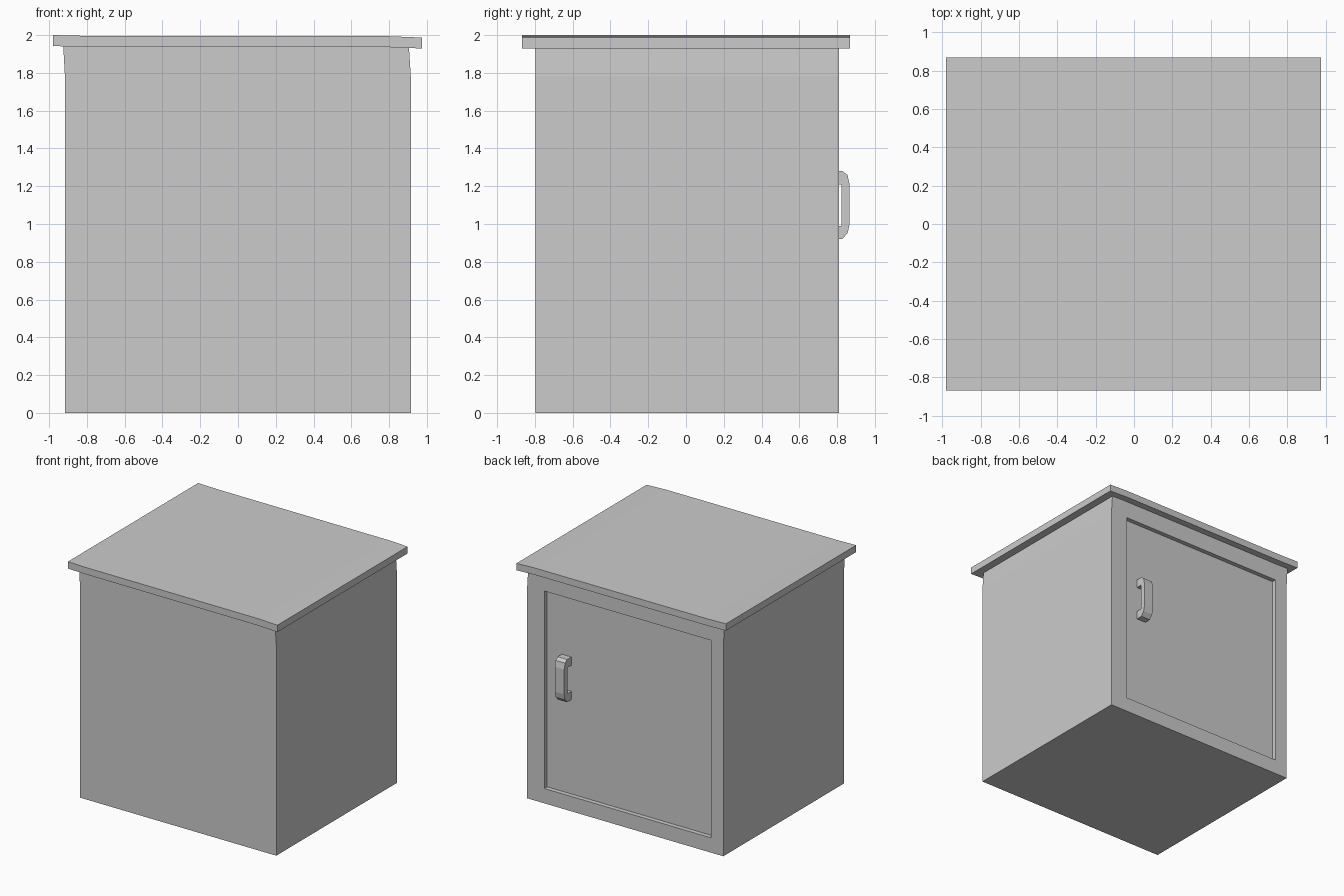
import bpy, bmesh
from mathutils import Vector

if "Cube" in bpy.data.objects:
    bpy.data.objects.remove(bpy.data.objects["Cube"])


def extrude_profile(name, points, place, depth):
    """Solid from a closed 2D profile; place() maps (a, b) to 3D, depth is the sweep."""
    bm = bmesh.new()
    face = bm.faces.new([bm.verts.new(place(a, b)) for a, b in points])
    swept = bmesh.ops.extrude_face_region(bm, geom=[face], use_keep_orig=True)
    moved = [g for g in swept["geom"] if isinstance(g, bmesh.types.BMVert)]
    bmesh.ops.translate(bm, verts=moved, vec=Vector(depth))
    bmesh.ops.recalc_face_normals(bm, faces=bm.faces)
    mesh = bpy.data.meshes.new(name)
    bm.to_mesh(mesh)
    bm.free()
    obj = bpy.data.objects.new(name, mesh)
    bpy.context.collection.objects.link(obj)
    return obj


def along_y(y):
    return lambda x, z: (x, y, z)


# Cabinet body, leaning slightly near the top
cabinet_body = extrude_profile(
    "cabinet_body",
    [(-0.915, 0), (0.915, 0), (0.915, 1.78), (0.905, 1.936),
     (-0.925, 1.94), (-0.915, 1.76)],
    along_y(-0.797), (0, 1.607, 0))

# Recess for the door panel on the back face
door_recess = extrude_profile(
    "door_recess_cutter",
    [(-0.80, 0.125), (0.755, 0.125), (0.755, 1.79), (-0.80, 1.79)],
    along_y(0.772), (0, 0.2, 0))
door_recess.hide_render = True
door_recess.hide_set(True)
cut = cabinet_body.modifiers.new("door_recess", 'BOOLEAN')
cut.operation = 'DIFFERENCE'
cut.solver = 'EXACT'
cut.object = door_recess

# Warped top slab
top_edge = [(-0.98, 2.0), (-0.81, 1.996), (0.80, 1.994), (0.975, 1.987)]
bottom_edge = [(x, z - 0.058) for x, z in reversed(top_edge)]
extrude_profile("top_slab", top_edge + bottom_edge, along_y(-0.868), (0, 1.736, 0))

# Chamfered pull handle on the door
extrude_profile(
    "door_handle",
    [(0.77, 0.92), (0.828, 0.92), (0.857, 0.955), (0.866, 1.0),
     (0.866, 1.21), (0.855, 1.26), (0.828, 1.28), (0.77, 1.28),
     (0.77, 1.21), (0.823, 1.21), (0.823, 0.99), (0.77, 0.99)],
    lambda y, z: (0.53, y, z), (0.088, 0, 0))
